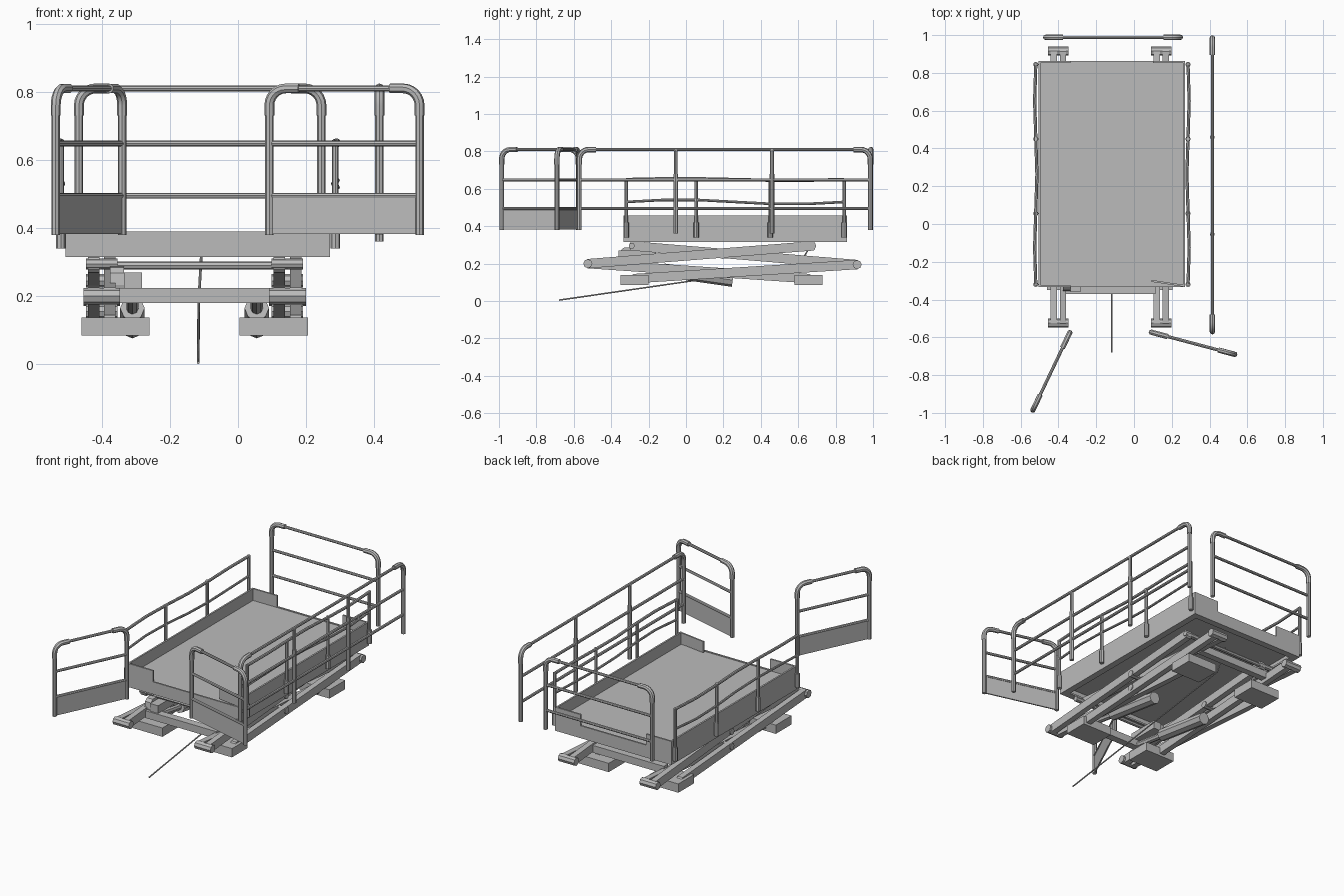
import bpy, bmesh, math
from mathutils import Vector, Matrix

cube = bpy.data.objects.get("Cube")
if cube:
    bpy.data.objects.remove(cube, do_unlink=True)

grey = bpy.data.materials.new("plain grey")
grey.use_nodes = True
grey.diffuse_color = (0.5, 0.5, 0.5, 1)
grey.node_tree.nodes["Principled BSDF"].inputs["Base Color"].default_value = grey.diffuse_color


def finish(name, mesh, smooth=False):
    mesh.materials.clear()
    mesh.materials.append(grey)
    ob = bpy.data.objects.new(name, mesh)
    bpy.context.collection.objects.link(ob)
    if smooth:
        bpy.ops.object.select_all(action="DESELECT")
        ob.select_set(True)
        bpy.context.view_layer.objects.active = ob
        bpy.ops.object.shade_smooth_by_angle()
    return ob


def boxes(name, items):
    """Boxes given as (low corner, high corner) pairs in one object."""
    bm = bmesh.new()
    for lo, hi in items:
        lo, hi = Vector(lo), Vector(hi)
        m = Matrix.Translation((lo + hi) / 2) @ Matrix.Diagonal((*(hi - lo), 1))
        bmesh.ops.create_cube(bm, size=1, matrix=m)
    mesh = bpy.data.meshes.new(name)
    bm.to_mesh(mesh)
    bm.free()
    return finish(name, mesh)


def tubes(name, items):
    """Round bars given as (radius, points) pairs in one object."""
    cu = bpy.data.curves.new(name, "CURVE")
    cu.dimensions = "3D"
    cu.bevel_depth = 1
    cu.bevel_resolution = 2
    cu.use_fill_caps = True
    for r, pts in items:
        sp = cu.splines.new("POLY")
        sp.points.add(len(pts) - 1)
        for p, co in zip(sp.points, pts):
            p.co = (*co, 1)
            p.radius = r
    tmp = bpy.data.objects.new(name + "_path", cu)
    bpy.context.collection.objects.link(tmp)
    bpy.context.view_layer.update()
    deps = bpy.context.evaluated_depsgraph_get()
    mesh = bpy.data.meshes.new_from_object(tmp.evaluated_get(deps))
    bpy.data.objects.remove(tmp, do_unlink=True)
    return finish(name, mesh, True)


def beam(name, a, b, width, height):
    """Flat bar in a vertical lengthwise plane, from a to b, rounded ends."""
    a, b = Vector(a), Vector(b)
    d = (b - a).normalized()
    n = Vector((0, -d.z, d.y))
    h = height / 2
    ring = [c + n * h * math.cos(t) * s + d * h * 0.5 * math.sin(t) * s
            for c, s in ((b, 1), (a, -1))
            for t in (0, math.pi / 4, math.pi / 2, 3 * math.pi / 4, math.pi)]
    bm = bmesh.new()
    side = Vector((width / 2, 0, 0))
    face = bm.faces.new([bm.verts.new(p - side) for p in ring])
    out = bmesh.ops.extrude_face_region(bm, geom=[face])
    bmesh.ops.translate(bm, vec=side * 2,
                        verts=[v for v in out["geom"] if isinstance(v, bmesh.types.BMVert)])
    bmesh.ops.recalc_face_normals(bm, faces=bm.faces)
    mesh = bpy.data.meshes.new(name)
    bm.to_mesh(mesh)
    bm.free()
    return finish(name, mesh)


def guard(name, p, q, mids=(), kick=False):
    """Free-standing guard rail with rounded top corners."""
    p, q = Vector((*p, 0)), Vector((*q, 0))
    length = (q - p).length
    d = (q - p) / length

    def at(s, z):
        return p + d * s + Vector((0, 0, z))
    top, r, parts = 0.81, 0.05, []
    for end, sign in ((0, 1), (length, -1)):
        arc = [at(end + sign * r * (1 - math.cos(t)), top - r + r * math.sin(t))
               for t in (i * math.pi / 12 for i in range(7))]
        parts.append((0.0125, [at(end, 0.38), at(end, 0.74)]))
        parts.append((0.0145, [at(end, 0.73)] + arc + [at(end + sign * 0.09, top)]))
    for z in (0.495, 0.648, top):
        inset = 0.07 if z == top else 0
        parts.append((0.0085, [at(inset, z), at(length - inset, z)]))
    for s in mids:
        parts.append((0.0125, [at(s, 0.36), at(s, 0.68)]))
        parts.append((0.010, [at(s, 0.68), at(s, top)]))
    tubes(name, parts)
    if kick:
        plate = boxes(name + "_kick_plate", [((0, -0.004, 0.382), (length, 0.004, 0.49))])
        plate.matrix_world = Matrix.Translation(p) @ Matrix.Rotation(math.atan2(d.y, d.x), 4, "Z")


# Platform tray: floor, high sides, low ends with raised corners
X0, X1, Y0, Y1 = -0.506, 0.270, -0.333, 0.862
LOW, MID, TOP, T = 0.315, 0.39, 0.457, 0.01
boxes("platform_floor", [((X0, Y0, 0.37), (X1, Y1, MID - 0.004))])
boxes("platform_sides", [((x, Y0, LOW), (x + T, Y1, TOP)) for x in (X0, X1 - T)])
boxes("platform_ends", [((X0, y, LOW), (X1, y + T, MID)) for y in (Y0, Y1 - T)])
boxes("platform_lip", [((x, Y0, LOW), (x + 0.04, Y1, LOW + T)) for x in (X0, X1 - 0.04)]
      + [((X0, y, LOW), (X1, y + 0.04, LOW + T)) for y in (Y0, Y1 - 0.04)])
boxes("corner_tabs", [((X0, Y0, MID), (X0 + 0.17, Y0 + T, TOP)),
                      ((X0, Y1 - T, MID), (X0 + 0.17, Y1, TOP)),
                      ((X1 - 0.17, Y1 - T, MID), (X1, Y1, TOP))])
tab = boxes("swung_corner_tab", [((-0.18, 0, MID), (0, T, TOP))])
tab.matrix_world = Matrix.Translation((X1, Y0, 0)) @ Matrix.Rotation(-0.15, 4, "Z")

# Low side rails, slightly bent
STATIONS = (-0.32, 0.055, 0.45, 0.845)
for name, x, s in (("left_side_rail", X1 + 0.016, 1), ("right_side_rail", X0 - 0.014, -1)):
    parts = []
    for y in STATIONS:
        parts.append((0.014, [(x, y, 0.34), (x, y, 0.42)]))
        parts.append((0.0095, [(x, y, 0.42), (x, y, 0.655)]))
    for z, rise in ((0.53, 0.012), (0.65, 0.005)):
        path = [(x + s * 0.006 * math.sin(i * math.pi / 2), y,
                 z + rise * math.sin(i * math.pi / 3))
                for i, y in enumerate(Y0 + 0.013 + k * 0.1942 for k in range(7))]
        parts.append((0.007 if z < 0.6 else 0.0085, path))
    tubes(name, parts)

# Detached guard rails around the platform
guard("long_left_guard", (0.415, -0.57), (0.415, 0.985), (0.515, 1.03))
guard("back_guard", (-0.467, 0.988), (0.245, 0.988))
guard("front_left_gate", (0.092, -0.573), (0.533, -0.69), kick=True)
guard("front_right_gate", (-0.34, -0.575), (-0.535, -0.985), kick=True)

# Two-level scissor lifts with pins and feet
FRONT, BACK = (-0.525, 0.2), (0.915, 0.195)
LOWF, LOWB, TOPF, TOPB = (-0.28, 0.12), (0.66, 0.12), (-0.29, 0.295), (0.68, 0.295)
for side, c, inner in (("left", 0.145, -1), ("right", -0.4, 1)):
    for label, lane, a, b in (("lower_front_arm", -1, FRONT, LOWB), ("lower_back_arm", 1, LOWF, BACK),
                              ("upper_front_arm", 1, FRONT, TOPB), ("upper_back_arm", -1, TOPF, BACK)):
        x = c + lane * 0.024
        beam(f"{side}_{label}", (x, *a), (x, *b), 0.034, 0.05)
    pins = [(0.024, [(c - 0.054, *p), (c + 0.054, *p)]) for p in (FRONT, BACK)]
    pins += [(0.02, [(c - 0.046, 0.195, z), (c + 0.046, 0.195, z)]) for z in (0.155, 0.245)]
    pins += [(0.016, [(c - 0.046, *p), (c + 0.046, *p)]) for p in (LOWF, LOWB, TOPF, TOPB)]
    tubes(side + "_scissor_pins", pins)
    x0, x1 = sorted((c - inner * 0.06, c + inner * 0.14))
    boxes(side + "_feet", [((x0, y, 0.085), (x1, y + 0.15, 0.138)) for y in (-0.35, 0.58)])
    # Hydraulic cylinder along the inner side of the lift
    x = c + inner * 0.09
    tubes(side + "_cylinder", [(0.036, [(x, -0.12, 0.165), (x, 0.25, 0.112)]),
                               (0.018, [(x, -0.36, 0.2), (x, -0.12, 0.165)])])

# Cross beams, motor and release rod
boxes("cross_beams", [((-0.37, -0.37, 0.18), (0.115, -0.325, 0.224)),
                      ((-0.37, 0.70, 0.18), (0.115, 0.74, 0.224))])
tubes("upper_cross_bars", [(0.012, [(-0.4, y, 0.29), (0.145, y, 0.29)]) for y in (-0.29, 0.68)])
boxes("motor_box", [((-0.335, -0.36, 0.22), (-0.282, -0.16, 0.27))])
beam("motor_bracket", (-0.355, -0.33, 0.235), (-0.355, -0.2, 0.245), 0.04, 0.1)
tubes("release_rod", [(0.004, [(-0.117, -0.68, 0.005), (-0.115, 0.6, 0.19), (-0.108, 0.68, 0.315)])])
